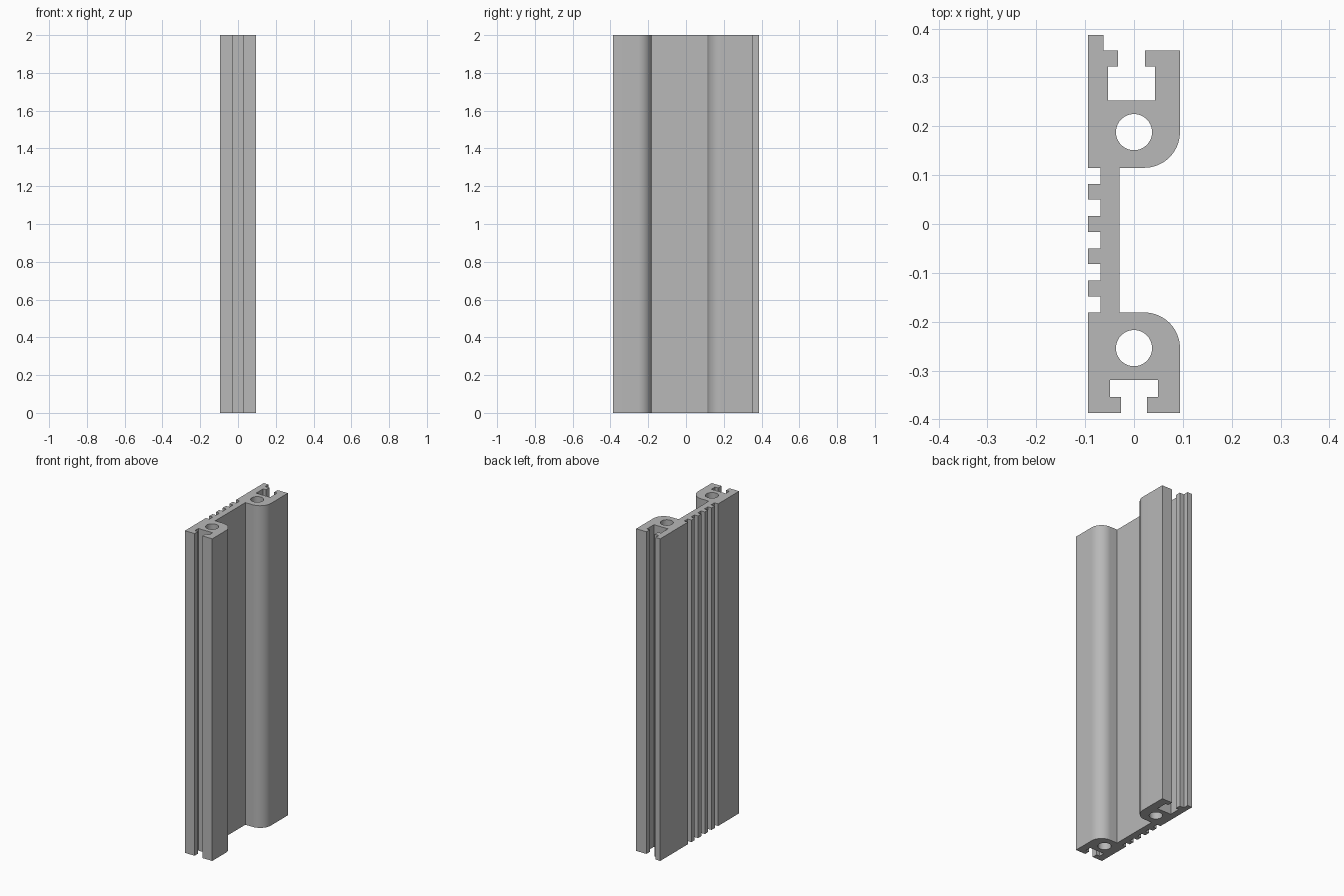
import bpy, bmesh
from math import sin, cos, pi, radians
from mathutils import Vector

cube = bpy.data.objects.get("Cube")
if cube:
    bpy.data.objects.remove(cube, do_unlink=True)

HEIGHT = 2.0
LEFT, RIGHT = -0.094, 0.094
WEB_BACK, WEB_FRONT = -0.069, -0.03
FILLET = 0.073
HOLE_RADIUS = 0.037

aluminium = bpy.data.materials.new("aluminium_grey")
aluminium.use_nodes = True
GREY = (0.48, 0.48, 0.48, 1)
aluminium.diffuse_color = GREY
aluminium.node_tree.nodes["Principled BSDF"].inputs["Base Color"].default_value = GREY


def arc(cx, cy, r, start, end, steps):
    return [(cx + r * cos(start + (end - start) * i / steps),
             cy + r * sin(start + (end - start) * i / steps)) for i in range(steps + 1)]


def t_slot(cx, mouth_half, pocket_half, mouth_y, lip_y, floor_y):
    """Slot outline, from its left lip round to its right lip."""
    half = [(mouth_half, mouth_y), (mouth_half, lip_y),
            (pocket_half, lip_y), (pocket_half, floor_y)]
    return [(cx - w, y) for w, y in half] + [(cx + w, y) for w, y in reversed(half)]


# Lower block, counter-clockwise from its outer corner
outline = [(LEFT, -0.387)]
outline += t_slot(0, 0.027, 0.049, -0.387, -0.354, -0.319)
outline += [(RIGHT, -0.387)]
outline += arc(RIGHT - FILLET, -0.181 - FILLET, FILLET, 0, pi / 2, 16)

# Thin web, then the upper block with its rounded corner
outline += [(WEB_FRONT, -0.181), (WEB_FRONT, 0.115)]
outline += arc(RIGHT - FILLET, 0.115 + FILLET, FILLET, -pi / 2, 0, 16)
outline += [(RIGHT, 0.355)]
outline += reversed(t_slot(-0.005, 0.028, 0.048, 0.355, 0.322, 0.253))
outline += [(-0.062, 0.355), (-0.062, 0.387), (LEFT, 0.387), (LEFT, 0.115)]

# Four ribs on the back of the web
outline.append((WEB_BACK, 0.115))
for i in range(4):
    top = 0.082 - i * 0.066
    outline += [(WEB_BACK, top), (LEFT, top), (LEFT, top - 0.032), (WEB_BACK, top - 0.032)]
outline += [(WEB_BACK, -0.181), (LEFT, -0.181)]

# Round bores through both blocks
bores = [arc(0, y, HOLE_RADIUS, 0, 2 * pi, 40)[:-1] for y in (-0.254, 0.188)]

# Fill the section and extrude it upwards
bm = bmesh.new()
edges = []
for loop in [outline] + bores:
    verts = [bm.verts.new((x, y, 0)) for x, y in loop]
    edges += [bm.edges.new((a, b)) for a, b in zip(verts, verts[1:] + verts[:1])]
bmesh.ops.triangle_fill(bm, use_beauty=True, use_dissolve=False, edges=edges, normal=Vector((0, 0, 1)))
result = bmesh.ops.extrude_face_region(bm, geom=bm.faces[:], use_keep_orig=True)
top_verts = [g for g in result["geom"] if isinstance(g, bmesh.types.BMVert)]
bmesh.ops.translate(bm, verts=top_verts, vec=(0, 0, HEIGHT))
bmesh.ops.recalc_face_normals(bm, faces=bm.faces[:])

mesh = bpy.data.meshes.new("extruded_rail")
bm.to_mesh(mesh)
bm.free()
mesh.materials.append(aluminium)
rail = bpy.data.objects.new("extruded_rail", mesh)
bpy.context.collection.objects.link(rail)

bpy.ops.object.select_all(action='DESELECT')
rail.select_set(True)
bpy.context.view_layer.objects.active = rail
bpy.ops.object.shade_smooth_by_angle(angle=radians(30))
